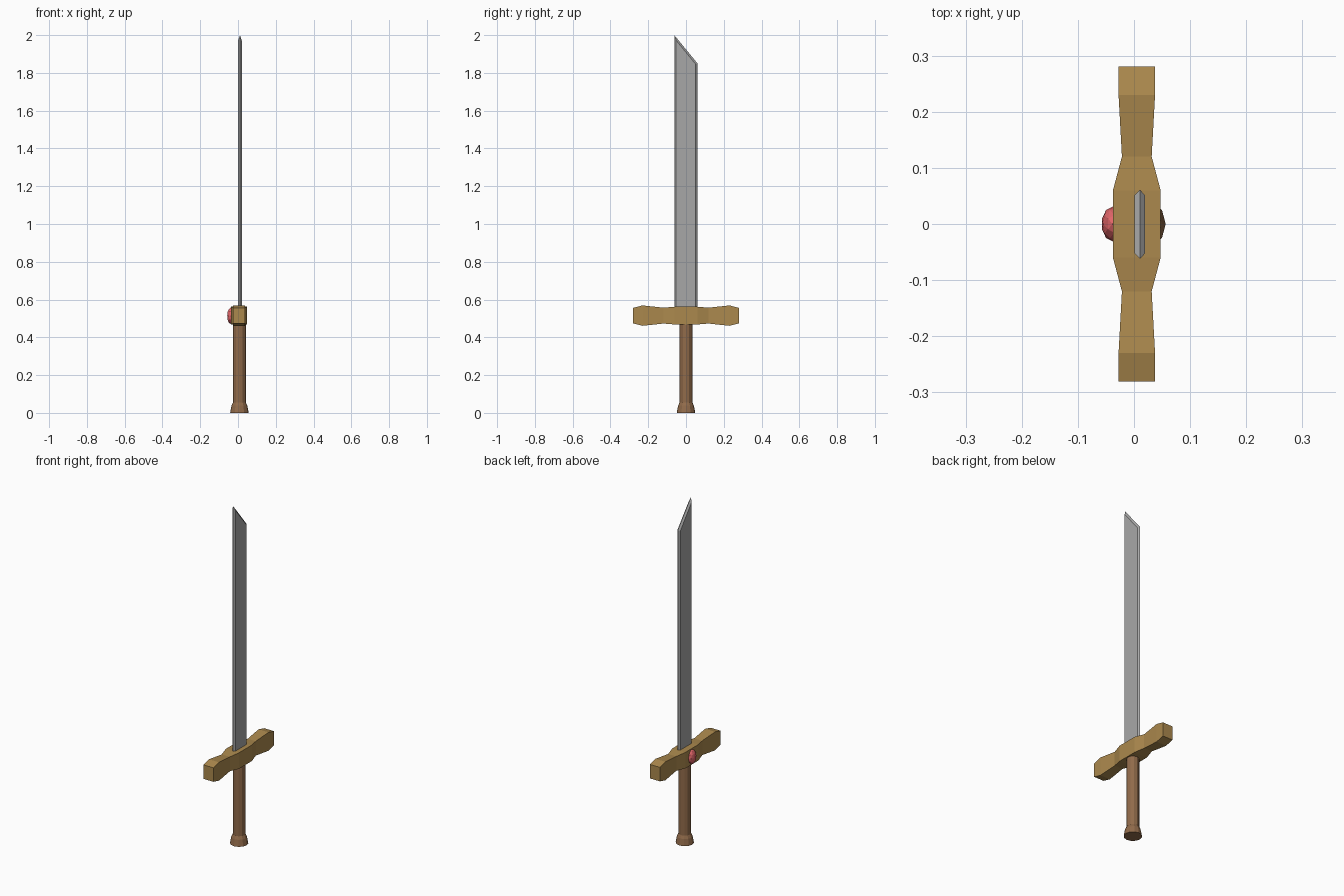
import bpy, math

if "Cube" in bpy.data.objects:
    bpy.data.objects.remove(bpy.data.objects["Cube"])


def paint(obj, name, rgb):
    mat = bpy.data.materials.new(name)
    mat.diffuse_color = (*rgb, 1)
    mat.use_nodes = True
    mat.node_tree.nodes["Principled BSDF"].inputs["Base Color"].default_value = mat.diffuse_color
    obj.data.materials.append(mat)


def loft(name, rings):
    """Skin equal-sized rings of points and cap both ends."""
    n = len(rings[0])
    verts = [p for ring in rings for p in ring]
    faces = [(r * n + i, r * n + (i + 1) % n, (r + 1) * n + (i + 1) % n, (r + 1) * n + i)
             for r in range(len(rings) - 1) for i in range(n)]
    last = (len(rings) - 1) * n
    faces += [tuple(range(n))[::-1], tuple(range(last, last + n))]
    mesh = bpy.data.meshes.new(name)
    mesh.from_pydata(verts, [], faces)
    obj = bpy.data.objects.new(name, mesh)
    bpy.context.collection.objects.link(obj)
    return obj


# Blade: slanted outline, with smaller flats raised on both sides
outline = [(-0.062, 0.5), (0.061, 0.5), (0.061, 1.85), (-0.062, 2.0)]
flat = [(-0.052, 0.5), (0.051, 0.5), (0.051, 1.846), (-0.052, 1.972)]
blade = loft("blade", [[(x, y, z) for y, z in shape]
                       for x, shape in ((0.001, flat), (0.0105, outline), (0.02, flat))])
paint(blade, "steel", (0.39, 0.39, 0.39))

# Crossguard: rectangular sections along y (distance, half width, half height)
half = [(0.06, 0.0425, 0.047), (0.12, 0.0265, 0.042),
        (0.23, 0.0325, 0.054), (0.281, 0.0325, 0.041)]
sections = [(-y, w, h) for y, w, h in reversed(half)] + half
guard = loft("crossguard", [
    [(0.005 + sx * w, y, 0.515 + sz * h)
     for sx, sz in ((-1, -1), (-1, 1), (1, 1), (1, -1))]
    for y, w, h in sections])
paint(guard, "brass", (0.41, 0.25, 0.075))

# Grip with flared pommel: twelve-sided sections (height, radius)
profile = [(0.0, 0.049), (0.038, 0.042), (0.055, 0.034), (0.5, 0.034)]
angles = [i * math.tau / 12 for i in range(12)]
grip = loft("grip", [[(0.0075 + r * math.cos(t), r * math.sin(t), z) for t in angles]
                     for z, r in profile])
paint(grip, "wood", (0.28, 0.145, 0.068))

# Faceted gem set in one side of the guard
bpy.ops.mesh.primitive_ico_sphere_add(subdivisions=2, radius=1, location=(-0.038, 0, 0.514))
gem = bpy.context.object
gem.name = "gem"
gem.scale = (0.02, 0.031, 0.043)
paint(gem, "red_gem", (0.75, 0.13, 0.14))
